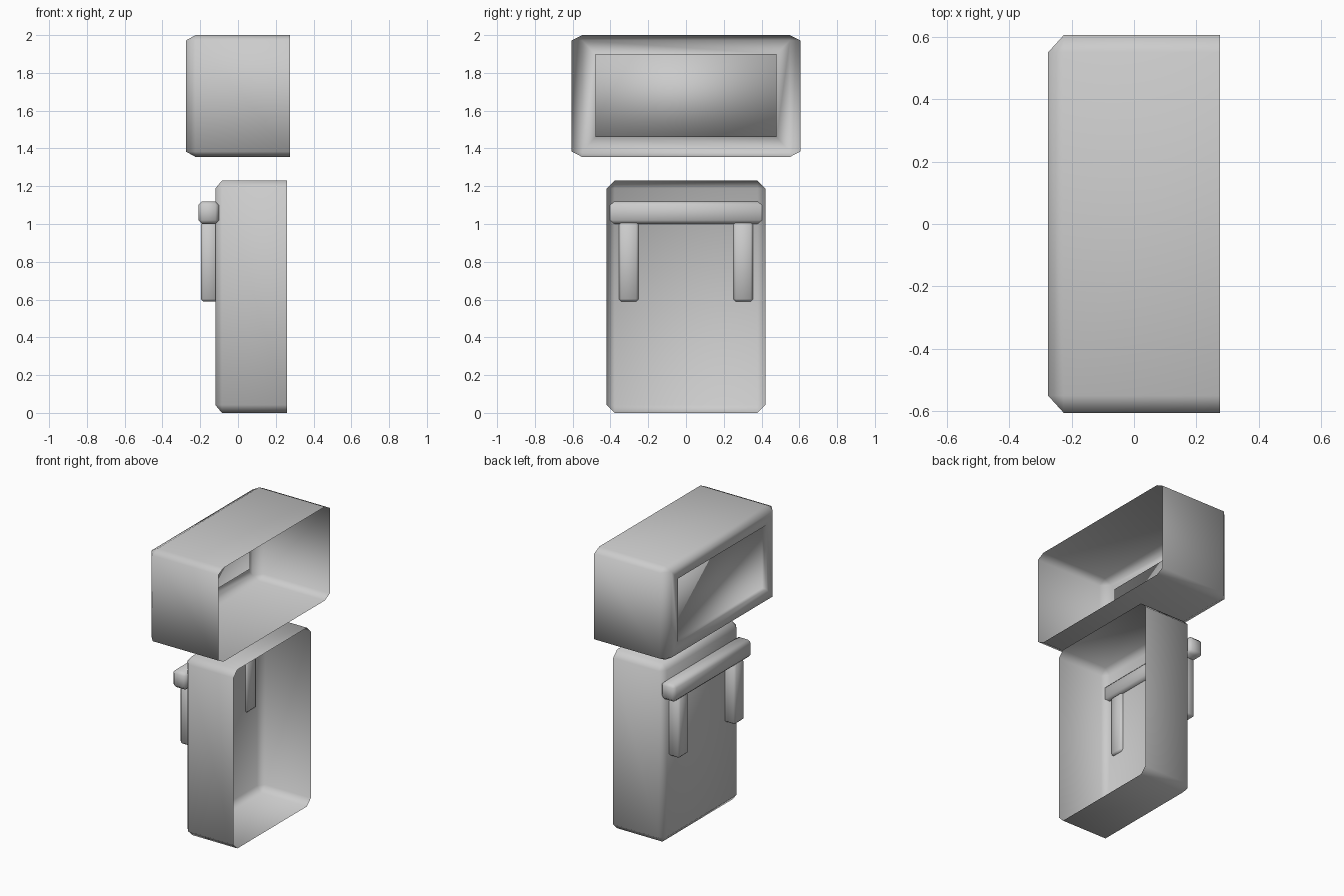
import bpy, bmesh
from mathutils import Vector

if "Cube" in bpy.data.objects:
    bpy.data.objects.remove(bpy.data.objects["Cube"])


def chamfered_box(name, lo, hi, chamfer, open_side=False, window=None, depth=0.03):
    """Chamfered box from lo to hi; optionally open at +x, with a sunken window in the -x face."""
    lo, hi, c = Vector(lo), Vector(hi), Vector(chamfer)
    bm = bmesh.new()
    bmesh.ops.create_cube(bm, size=1)
    size = hi - lo
    # bevel in chamfer units so each axis gets its own chamfer length
    bmesh.ops.scale(bm, vec=[size[i] / c[i] for i in range(3)], verts=bm.verts)
    if open_side:
        front = max(bm.faces, key=lambda f: f.calc_center_median().x)
        bmesh.ops.delete(bm, geom=[front], context='FACES_ONLY')
    edges = [e for e in bm.edges if not e.is_boundary]
    bmesh.ops.bevel(bm, geom=edges, offset=1, segments=1, affect='EDGES', profile=0.5)
    bmesh.ops.scale(bm, vec=c, verts=bm.verts)
    bmesh.ops.translate(bm, vec=(lo + hi) / 2, verts=bm.verts)
    if window:
        half_y, z0, z1 = window
        face = min(bm.faces, key=lambda f: f.calc_center_median().x)
        zc = face.calc_center_median().z
        bmesh.ops.inset_individual(bm, faces=[face], thickness=0.02)
        for v in face.verts:
            v.co.y = half_y if v.co.y > 0 else -half_y
            v.co.z = z1 if v.co.z > zc else z0
        bmesh.ops.inset_individual(bm, faces=[face], thickness=0)
        for v in face.verts:
            v.co.x += depth
    mesh = bpy.data.meshes.new(name)
    bm.to_mesh(mesh)
    bm.free()
    mesh.shade_smooth()
    obj = bpy.data.objects.new(name, mesh)
    bpy.context.collection.objects.link(obj)
    return obj


# upper shell with sunken window
chamfered_box("upper_shell", (-0.275, -0.605, 1.355), (0.275, 0.605, 2.0),
              (0.05, 0.055, 0.028), True, (0.48, 1.46, 1.9))

# lower shell
chamfered_box("lower_shell", (-0.12, -0.42, 0), (0.26, 0.42, 1.23),
              (0.035, 0.042, 0.042), True)

# cross bar and the two straps hanging below it, pressed through the shell wall
chamfered_box("cross_bar", (-0.21, -0.422, 1.0), (-0.10, 0.422, 1.12), (0.02, 0.02, 0.02))
for side, y in (("left", -0.303), ("right", 0.303)):
    chamfered_box(side + "_strap", (-0.197, y - 0.052, 0.59), (-0.105, y + 0.052, 1.01),
                  (0.013, 0.013, 0.013))
